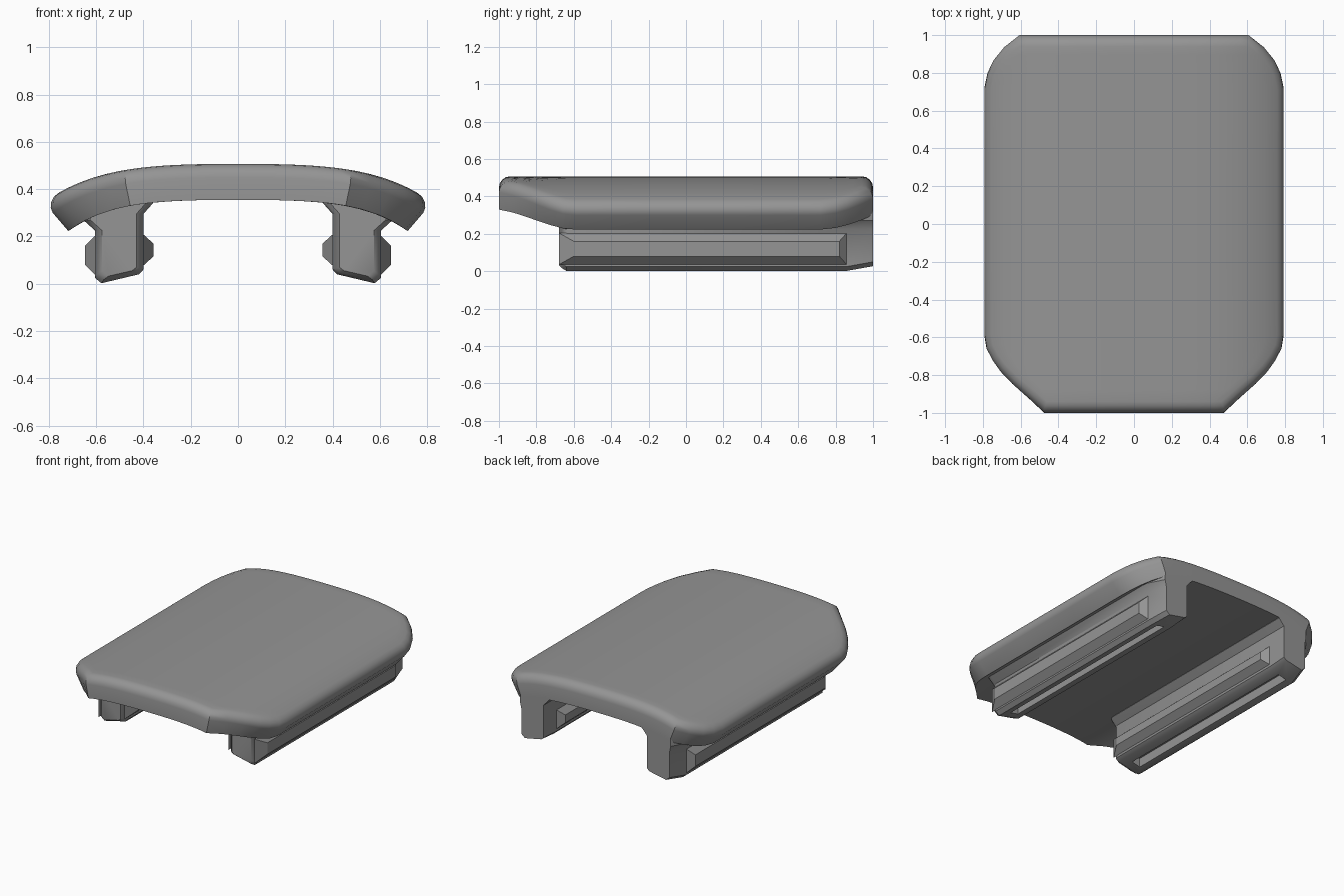
import bpy, bmesh
from mathutils import Vector

if "Cube" in bpy.data.objects:
    bpy.data.objects.remove(bpy.data.objects["Cube"])

grey = bpy.data.materials.new("dark_grey")
grey.diffuse_color = (.3, .3, .3, 1)
grey.use_nodes = True
grey.node_tree.nodes["Principled BSDF"].inputs["Base Color"].default_value = grey.diffuse_color


def make_object(name, bm):
    bmesh.ops.recalc_face_normals(bm, faces=bm.faces)
    mesh = bpy.data.meshes.new(name)
    bm.to_mesh(mesh)
    bm.free()
    mesh.materials.append(grey)
    ob = bpy.data.objects.new(name, mesh)
    bpy.context.collection.objects.link(ob)
    return ob


def smooth(ob, angle):
    bpy.ops.object.select_all(action='DESELECT')
    bpy.context.view_layer.objects.active = ob
    ob.select_set(True)
    bpy.ops.object.shade_smooth_by_angle(angle=angle)


def loft(name, sections):
    bm = bmesh.new()
    rings = [[bm.verts.new(p) for p in s] for s in sections]
    n = len(rings[0])
    for a, b in zip(rings, rings[1:]):
        for i in range(n):
            j = (i + 1) % n
            bm.faces.new((a[i], a[j], b[j], b[i]))
    bm.faces.new(rings[0])
    bm.faces.new(rings[-1])
    return make_object(name, bm)


def mirror_x(ob):
    mod = ob.modifiers.new("mirror", 'MIRROR')
    mod.use_axis[0] = True
    mod.use_mirror_merge = False


# Arched plate: plan outline bent over a curve, with rounded upper rim
HALF = [(.485, -1), (.57, -.925), (.66, -.85), (.725, -.785), (.77, -.725),
        (.805, -.66), (.817, -.59), (.817, -.2), (.817, .3), (.817, .72),
        (.80, .80), (.765, .87), (.705, .94), (.625, 1)]
COLS = 24


def bend(x, y, depth):
    slope = .1026 * x + 1.124 * x ** 3
    z = .507 - .0513 * x * x - .281 * x ** 4
    ln = (1 + slope * slope) ** .5
    tuck = .25 * max(depth - .06, 0) * x ** 3   # lower rim leans inward
    return (x - depth * slope / ln - tuck, y, z - depth / ln)


def inset_half(d):
    pts = [Vector((0, -1))] + [Vector(p) for p in HALF] + [Vector((0, 1))]
    out = []
    for a, b, c in zip(pts, pts[1:], pts[2:]):
        e1, e2 = (b - a).normalized(), (c - b).normalized()
        n1, n2 = Vector((-e1.y, e1.x)), Vector((-e2.y, e2.x))
        out.append(b + (n1 + n2) * d / (1 + n1.dot(n2)))
    return out


def layer(bm, d, depth, full):
    half = inset_half(d)
    last = len(half) - 1
    return {(r, c): bm.verts.new(bend(p.x * (2 * c / COLS - 1), p.y, depth))
            for r, p in enumerate(half) for c in range(COLS + 1)
            if full or r in (0, last) or c in (0, COLS)}


bm = bmesh.new()
rim = [(.06, 0), (.037, .004), (.018, .017), (.005, .035), (0, .058), (0, .152)]
layers = [layer(bm, d, t, k in (0, len(rim) - 1)) for k, (d, t) in enumerate(rim)]
R = len(HALF) - 1
border = ([(0, c) for c in range(COLS)] + [(r, COLS) for r in range(R)]
          + [(R, c) for c in range(COLS, 0, -1)] + [(r, 0) for r in range(R, 0, -1)])
for a, b in zip(layers, layers[1:]):
    for p, q in zip(border, border[1:] + border[:1]):
        bm.faces.new((a[p], a[q], b[q], b[p]))
for g in (layers[0], layers[-1]):
    for r in range(R):
        for c in range(COLS):
            bm.faces.new((g[r, c], g[r, c + 1], g[r + 1, c + 1], g[r + 1, c]))
smooth(make_object("arched_plate", bm), .52)


# Rail body: flared into the plate, chamfered foot, rounded nose, tapered rear
def rail_section(y, outer, lift, inset=0, flare=.05):
    i = .40 + inset
    return [(x, y, z) for x, z in [
        (.36 + inset, .37), (.36 + inset, .34), (i, .295), (i, .06 + lift * .3),
        (i + .018, .04 + lift * .5), (outer - .027, .002 + lift),
        (outer, .025 + lift), (outer, .225),
        (outer + flare, .27), (outer + flare * .8, .33)]]


rail = loft("rail", [rail_section(-.68, .575, .03, .03),
                     rail_section(-.665, .595, .015, .01),
                     rail_section(-.64, .605, 0), rail_section(.86, .605, 0),
                     rail_section(1, .572, .025, 0, .01)])
smooth(rail, .6)

# Narrow slot along the rail foot
slot = loft("slot_cutter", [[(x, y, z) for x, z in
                             [(.472, -.1), (.534, -.1), (.534, .075), (.472, .075)]]
                            for y in (-.58, .86)])
slot.hide_render = True
slot.hide_set(True)
cut = rail.modifiers.new("slot", 'BOOLEAN')
cut.operation = 'DIFFERENCE'
cut.solver = 'EXACT'
cut.object = slot
mirror_x(rail)


# Bevelled ribs on both sides of each rail
def rib(name, base, peak, z0, z1, z2, z3):
    mirror_x(loft(name, [
        [(base, -.68, z0), (base, .86, z0), (base, .86, z3), (base, -.68, z3)],
        [(peak, -.60, z1), (peak, .82, z1), (peak, .82, z2), (peak, -.60, z2)]]))


rib("outer_rib", .603, .647, .035, .08, .16, .205)
rib("inner_rib", .402, .358, .075, .115, .17, .21)
